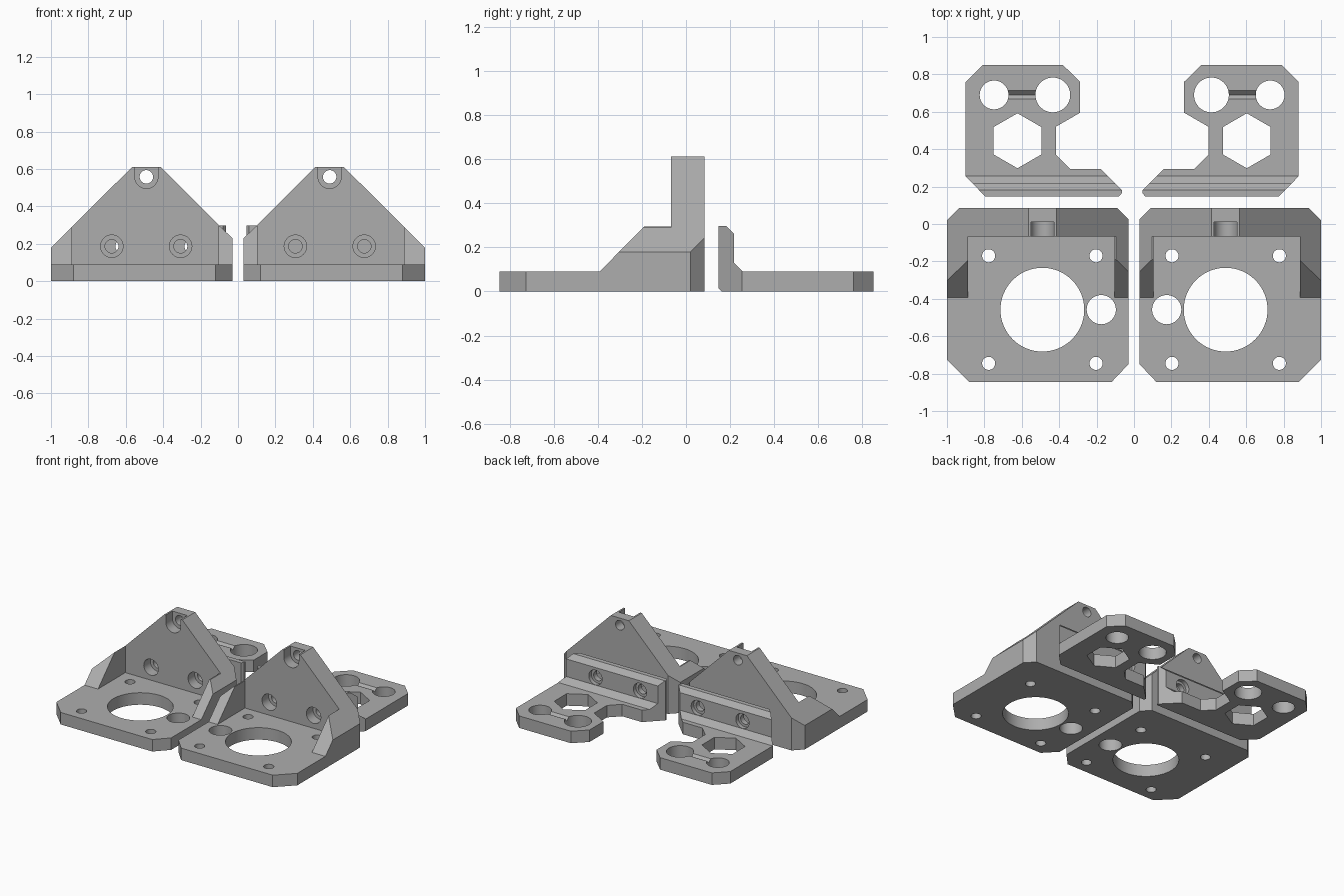
import bpy
import bmesh
from math import sin, cos, pi, radians

cube = bpy.data.objects.get("Cube")
if cube:
    bpy.data.objects.remove(cube, do_unlink=True)

GREY = (0.42, 0.42, 0.42, 1)
plastic = bpy.data.materials.new("grey plastic")
plastic.use_nodes = True
plastic.diffuse_color = GREY
plastic.node_tree.nodes["Principled BSDF"].inputs["Base Color"].default_value = GREY

# How a 2D profile point and a depth become x, y, z for each extrusion axis
PLACE = {"x": lambda a, b, d: (d, a, b),
         "y": lambda a, b, d: (a, d, b),
         "z": lambda a, b, d: (a, b, d)}


def prism(name, points, axis, lo, hi, side, shift=0):
    """Extrude a profile along an axis; side -1 mirrors it in x."""
    bm = bmesh.new()
    rings = []
    for depth in (lo, hi):
        ring = []
        for a, b in points:
            x, y, z = PLACE[axis](a, b, depth)
            ring.append(bm.verts.new((side * x + shift, y, z)))
        rings.append(ring)
        bm.faces.new(ring)
    n = len(points)
    for i in range(n):
        j = (i + 1) % n
        bm.faces.new((rings[0][i], rings[0][j], rings[1][j], rings[1][i]))
    bmesh.ops.recalc_face_normals(bm, faces=bm.faces)
    mesh = bpy.data.meshes.new(name)
    bm.to_mesh(mesh)
    bm.free()
    mesh.materials.append(plastic)
    obj = bpy.data.objects.new(name, mesh)
    bpy.context.collection.objects.link(obj)
    return obj


def circle(cx, cy, r, n=48, start=0.0):
    return [(cx + r * cos(start + 2 * pi * i / n),
             cy + r * sin(start + 2 * pi * i / n)) for i in range(n)]


def rect(a0, a1, b0, b1):
    return [(a0, b0), (a1, b0), (a1, b1), (a0, b1)]


def combine(obj, cutters, operation="DIFFERENCE"):
    """Apply booleans and throw the cutters away."""
    for cutter in cutters:
        mod = obj.modifiers.new("shape", "BOOLEAN")
        mod.operation = operation
        mod.solver = "EXACT"
        mod.object = cutter
        bpy.context.view_layer.objects.active = obj
        bpy.ops.object.modifier_apply(modifier=mod.name)
        bpy.data.objects.remove(cutter, do_unlink=True)


def finish(obj):
    bpy.ops.object.select_all(action="DESELECT")
    obj.select_set(True)
    bpy.context.view_layer.objects.active = obj
    bpy.ops.object.shade_smooth_by_angle(angle=radians(30))


def motor_mount(name, side):
    def cut(points, axis, lo, hi):
        return prism("cutter", points, axis, lo, hi, side)

    # Plan outline with chamfered corners
    plan = [(0.03, -0.75), (0.12, -0.845), (0.88, -0.845), (1, -0.725),
            (1, 0.02), (0.935, 0.085), (0.09, 0.085), (0.03, 0.025)]
    mount = prism(name, plan, "z", 0, 0.8, side)

    # Gabled front outline and ramped side outline
    gable = [(-0.1, -0.1), (1.1, -0.1), (1.1, 0.08), (0.565, 0.612),
             (0.415, 0.612), (-0.1, 0.1)]
    flank = [(-1, -0.1), (0.2, -0.1), (0.2, 0.9), (-0.068, 0.9),
             (-0.068, 0.295), (-0.19, 0.295), (-0.392, 0.09), (-1, 0.09)]
    combine(mount, [cut(gable, "y", -1, 1), cut(flank, "x", -0.2, 1.2)], "INTERSECT")

    # Pocket between the side walls
    cutters = [cut(rect(0.105, 0.888, -1.2, -0.068), "z", 0.09, 1)]

    # Motor opening, screw holes and belt hole in the base
    cutters.append(cut(circle(0.49, -0.458, 0.224, 64), "z", -0.1, 0.2))
    cutters.append(cut(circle(0.175, -0.458, 0.078), "z", -0.1, 0.2))
    for x in (0.203, 0.777):
        for y in (-0.745, -0.17):
            cutters.append(cut(circle(x, y, 0.035, 32), "z", -0.1, 0.2))

    # Counterbored holes in the upright wall
    for x in (0.307, 0.675):
        cutters.append(cut(circle(x, 0.187, 0.06), "y", -0.15, 0.01))
        cutters.append(cut(circle(x, 0.187, 0.036, 32), "y", -0.1, 0.2))

    # Open-topped screw seat at the peak
    seat = [(0.49 + 0.062 * cos(pi + pi * i / 24),
             0.558 + 0.062 * sin(pi + pi * i / 24)) for i in range(25)]
    seat += [(0.552, 0.8), (0.428, 0.8)]
    cutters.append(cut(seat, "y", -0.2, 0.01))
    cutters.append(cut(circle(0.49, 0.558, 0.036, 32), "y", -0.1, 0.2))
    combine(mount, cutters)
    finish(mount)


def rod_clamp(name, side):
    def cut(points, axis, lo, hi):
        return prism("cutter", points, axis, lo, hi, side, -0.01)

    # Plan outline: plate, waist and foot
    plan = [(0.89, 0.255), (0.89, 0.76), (0.8, 0.85), (0.37, 0.85),
            (0.278, 0.76), (0.278, 0.595), (0.408, 0.52), (0.408, 0.37),
            (0.333, 0.295), (0.17, 0.295), (0.055, 0.18), (0.055, 0.165),
            (0.07, 0.147), (0.785, 0.147)]
    clamp = prism(name, plan, "z", 0, 0.5, side, -0.01)

    # Upright flange with sloped edges, and the flat plate behind it
    flank = [(0.147, 0.015), (0.162, 0), (1, 0), (1, 0.09), (0.257, 0.09),
             (0.217, 0.13), (0.217, 0.262), (0.182, 0.297), (0.147, 0.297)]
    combine(clamp, [cut(flank, "x", -0.2, 1.2)], "INTERSECT")

    # Rod and screw bores, nut opening, groove joining the bores
    cutters = [cut(circle(0.424, 0.69, 0.093, 64), "z", -0.1, 0.2),
               cut(circle(0.738, 0.69, 0.077), "z", -0.1, 0.2),
               cut(circle(0.613, 0.445, 0.147, 6, pi / 6 * 3), "z", -0.1, 0.2),
               cut([(0.667, 0.09), (0.69, 0.067), (0.713, 0.09), (0.713, 0.2),
                    (0.667, 0.2)], "x", 0.45, 0.72)]

    # Counterbored flange holes
    for x in (0.24, 0.61):
        cutters.append(cut(circle(x, 0.187, 0.055), "y", 0.187, 0.3))
        cutters.append(cut(circle(x, 0.187, 0.036, 32), "y", 0.1, 0.3))
    combine(clamp, cutters)
    finish(clamp)


for label, side in (("left", 1), ("right", -1)):
    motor_mount(label + "_motor_mount", side)
    rod_clamp(label + "_rod_clamp", side)
